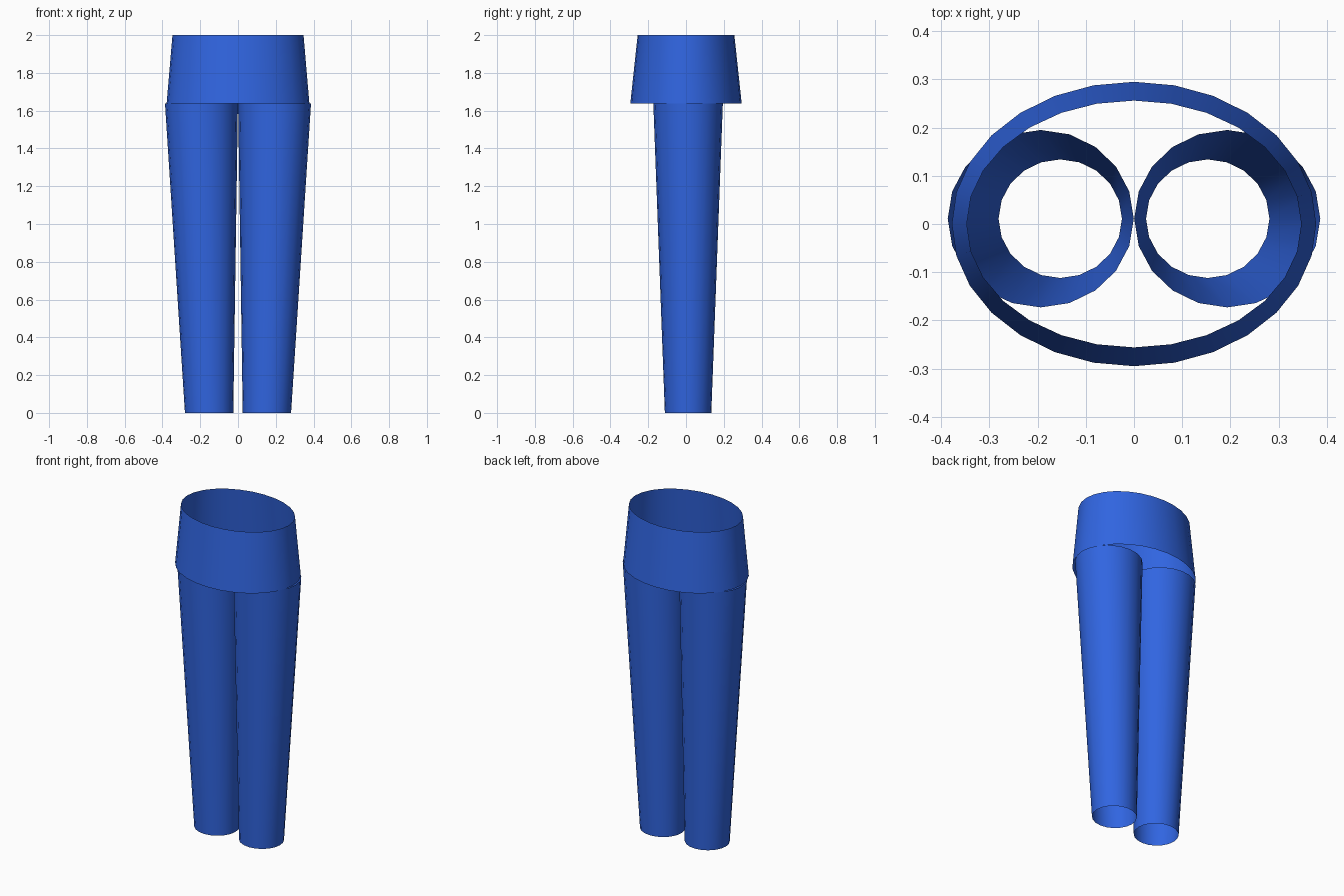
import bpy, math

if "Cube" in bpy.data.objects:
    bpy.data.objects.remove(bpy.data.objects["Cube"])

blue = bpy.data.materials.new("denim blue")
blue.diffuse_color = (0.03, 0.13, 0.75, 1)
blue.use_nodes = True
blue.node_tree.nodes["Principled BSDF"].inputs["Base Color"].default_value = blue.diffuse_color


def tube(name, sides, rings):
    """Open tube through elliptical rings (cx, cy, z, rx, ry)."""
    verts, faces = [], []
    for cx, cy, z, rx, ry in rings:
        for i in range(sides):
            a = 2 * math.pi * i / sides
            verts.append((cx + rx * math.cos(a), cy + ry * math.sin(a), z))
    for r in range(len(rings) - 1):
        for i in range(sides):
            j = (i + 1) % sides
            b = r * sides
            faces.append((b + i, b + j, b + sides + j, b + sides + i))
    mesh = bpy.data.meshes.new(name)
    mesh.from_pydata(verts, [], faces)
    mesh.materials.append(blue)
    mesh.shade_smooth()
    obj = bpy.data.objects.new(name, mesh)
    bpy.context.collection.objects.link(obj)
    return obj


# Waist: flared open band
tube("waist", 28, [(0, 0, 1.637, 0.378, 0.295), (0, 0, 2.0, 0.347, 0.256)])

# Legs: tapered open tubes, slightly behind centre
for side, label in ((-1, "left"), (1, "right")):
    tube(label + "_leg", 20, [(side * 0.153, 0.011, 0.0, 0.128, 0.123),
                              (side * 0.1935, 0.011, 1.637, 0.193, 0.184)])
